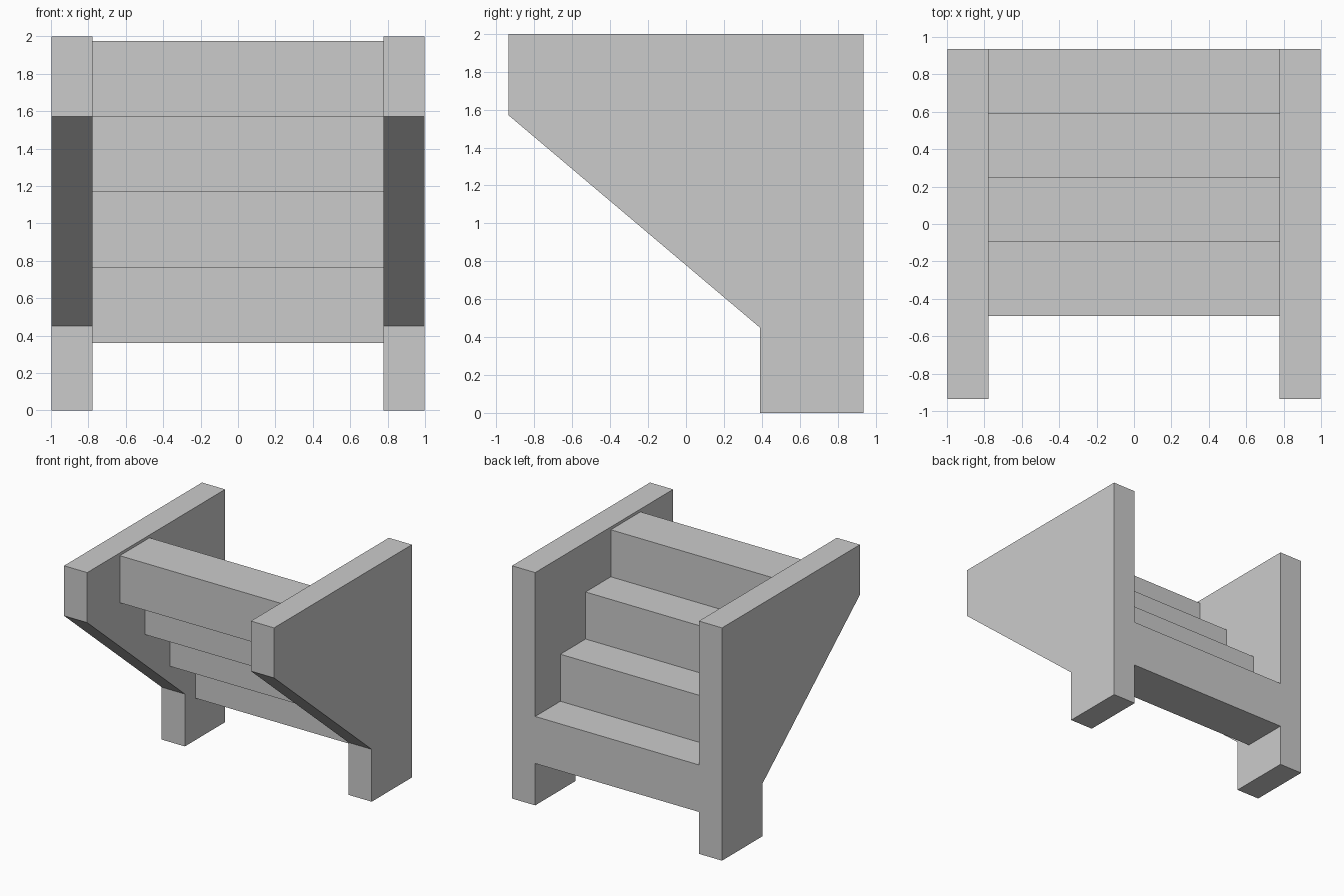
import bpy
import bmesh
from mathutils import Vector

if "Cube" in bpy.data.objects:
    bpy.data.objects.remove(bpy.data.objects["Cube"])


def extrude_profile(name, profile, x0, x1):
    """Extrude a closed (y, z) outline from x0 to x1."""
    bm = bmesh.new()
    face = bm.faces.new([bm.verts.new((x0, y, z)) for y, z in profile])
    out = bmesh.ops.extrude_face_region(bm, geom=[face])
    verts = [g for g in out["geom"] if isinstance(g, bmesh.types.BMVert)]
    bmesh.ops.translate(bm, verts=verts, vec=Vector((x1 - x0, 0, 0)))
    bmesh.ops.recalc_face_normals(bm, faces=bm.faces)
    mesh = bpy.data.meshes.new(name)
    bm.to_mesh(mesh)
    bm.free()
    obj = bpy.data.objects.new(name, mesh)
    bpy.context.collection.objects.link(obj)
    return obj


INNER, OUTER = 0.778, 0.998
BACK = 0.936

# Side panels: tall plates with a slanted underside and a rear foot
panel = [(BACK, 0), (BACK, 2), (-BACK, 2), (-BACK, 1.57), (0.39, 0.45), (0.39, 0)]
extrude_profile("side_panel_left", panel, -OUTER, -INNER)
extrude_profile("side_panel_right", panel, INNER, OUTER)

# Steps: four overlapping blocks climbing from back to front
DEPTH, HEIGHT, RUN, BASE = 0.403, 0.404, 0.342, 0.36
for i in range(4):
    y1 = BACK - i * RUN
    y0 = y1 - DEPTH
    z0 = BASE + i * HEIGHT
    z1 = z0 + HEIGHT
    extrude_profile(f"step_{i + 1}", [(y0, z0), (y1, z0), (y1, z1), (y0, z1)], -INNER, INNER)
